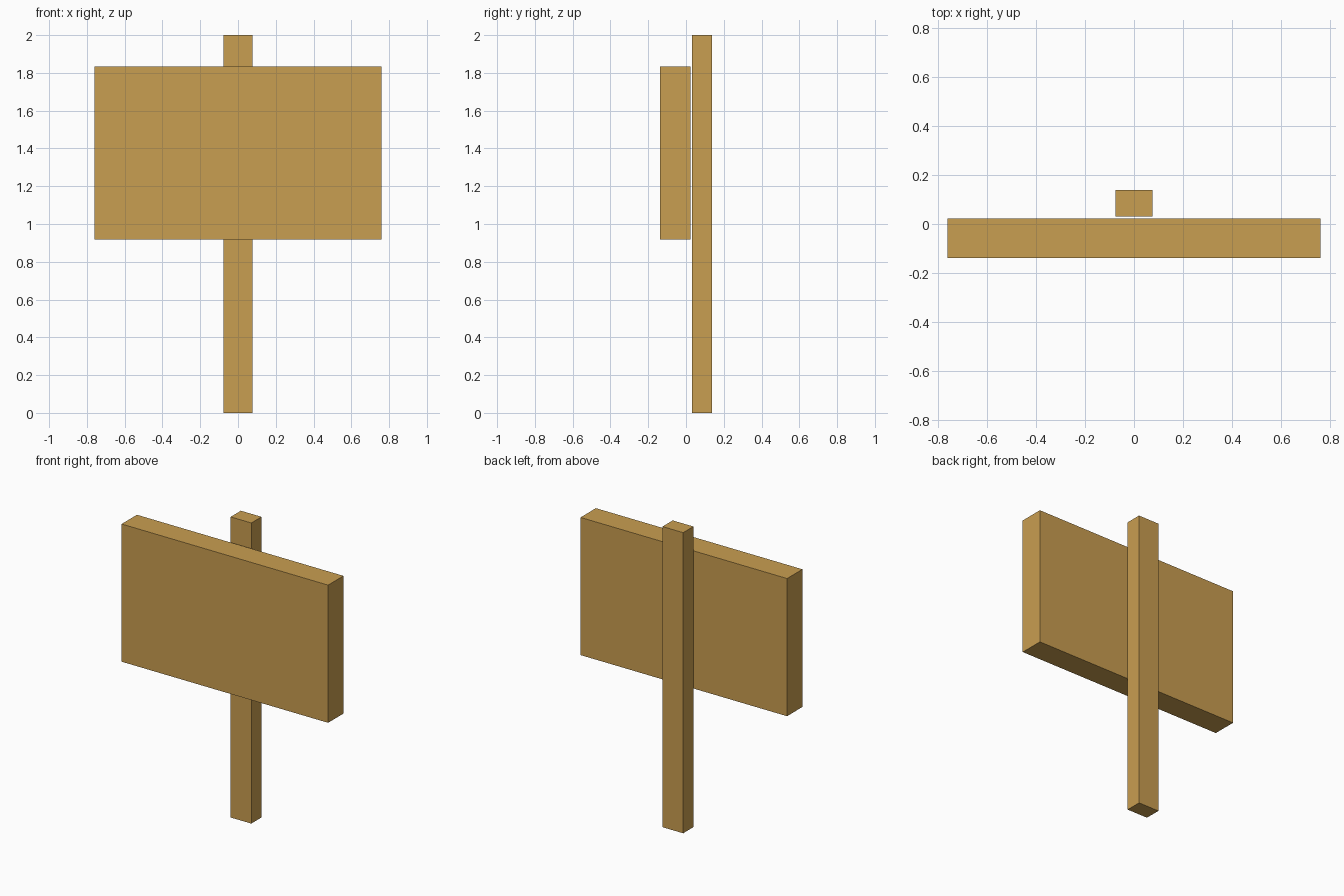
import bpy

if "Cube" in bpy.data.objects:
    bpy.data.objects.remove(bpy.data.objects["Cube"])

# One flat wood colour
wood = bpy.data.materials.new("wood")
wood.diffuse_color = (0.584, 0.342, 0.082, 1.0)
wood.use_nodes = True
wood.node_tree.nodes["Principled BSDF"].inputs["Base Color"].default_value = wood.diffuse_color


def box(name, lo, hi):
    """Axis-aligned box between two corners."""
    centre = [(a + b) / 2 for a, b in zip(lo, hi)]
    bpy.ops.mesh.primitive_cube_add(size=1, location=centre)
    ob = bpy.context.object
    ob.name = name
    ob.scale = [b - a for a, b in zip(lo, hi)]
    bpy.ops.object.transform_apply(location=False, rotation=False, scale=True)
    ob.data.materials.append(wood)
    return ob


# Upright post at the back
box("post", (-0.076, 0.031, 0.0), (0.076, 0.138, 2.0))

# Wide sign board just in front of the post
box("sign_board", (-0.76, -0.138, 0.918), (0.76, 0.023, 1.834))
